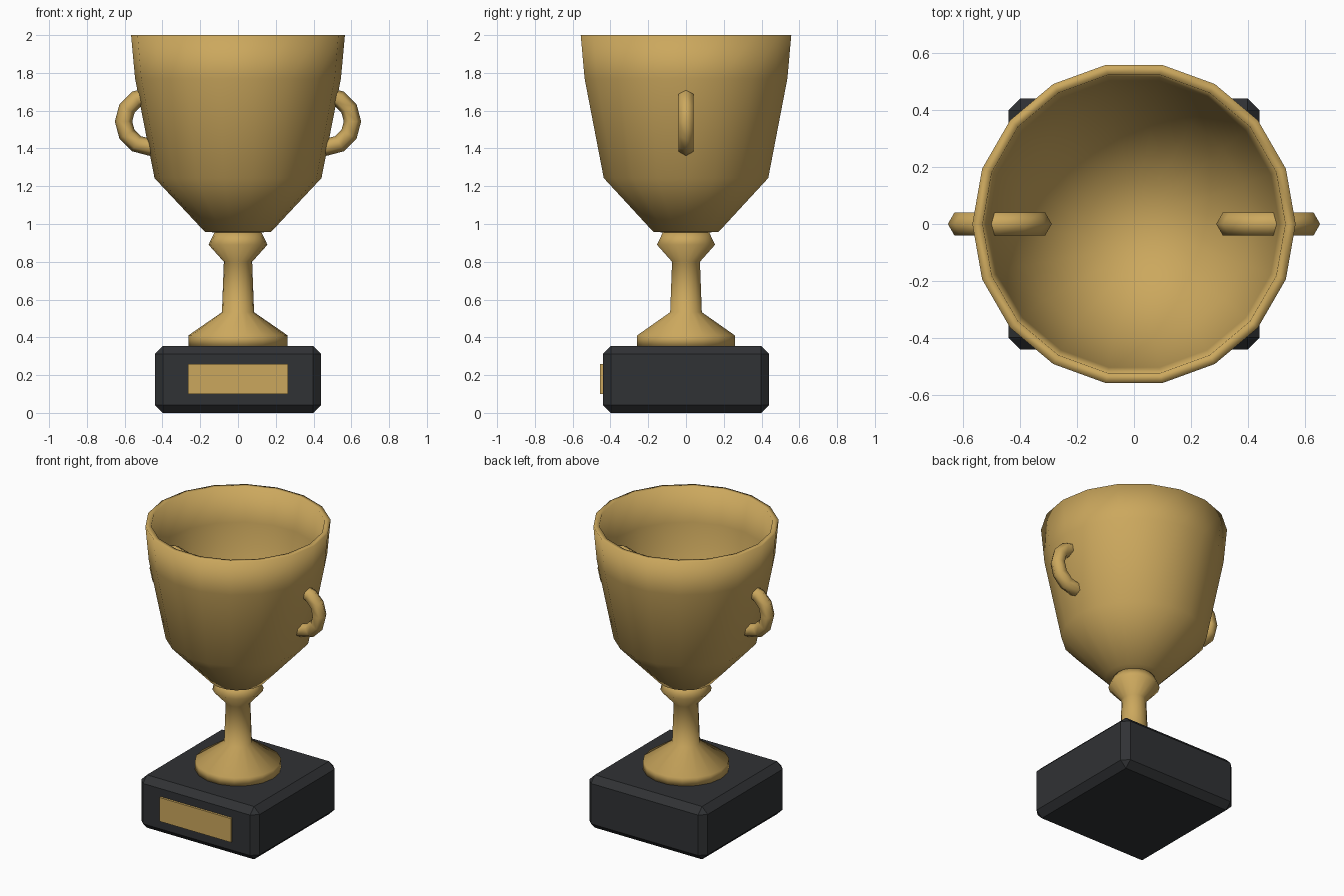
import bpy, bmesh, math

if "Cube" in bpy.data.objects:
    bpy.data.objects.remove(bpy.data.objects["Cube"])

gold = bpy.data.materials.new("gold")
gold.diffuse_color = (0.60, 0.39, 0.11, 1)
gold.use_nodes = True
gold.node_tree.nodes["Principled BSDF"].inputs["Base Color"].default_value = gold.diffuse_color
black = bpy.data.materials.new("black")
black.diffuse_color = (0.03, 0.032, 0.035, 1)
black.use_nodes = True
black.node_tree.nodes["Principled BSDF"].inputs["Base Color"].default_value = black.diffuse_color


def finish(name, bm, mat, smooth):
    bmesh.ops.remove_doubles(bm, verts=bm.verts, dist=1e-5)
    bmesh.ops.recalc_face_normals(bm, faces=bm.faces)
    me = bpy.data.meshes.new(name)
    bm.to_mesh(me)
    bm.free()
    me.materials.append(mat)
    for p in me.polygons:
        p.use_smooth = smooth
    ob = bpy.data.objects.new(name, me)
    bpy.context.collection.objects.link(ob)
    return ob


def lathe(name, profile, sides=18):
    """Spin an (r, z) profile around the z axis."""
    bm = bmesh.new()
    vs = [bm.verts.new((r, 0, z)) for r, z in profile]
    es = [bm.edges.new(pair) for pair in zip(vs, vs[1:])]
    bmesh.ops.spin(bm, geom=vs + es, cent=(0, 0, 0), axis=(0, 0, 1),
                   angle=math.tau, steps=sides, use_merge=True)
    return finish(name, bm, gold, True)


def box(name, size, loc, mat, bevel=0):
    bm = bmesh.new()
    bmesh.ops.create_cube(bm, size=1)
    bmesh.ops.scale(bm, vec=size, verts=bm.verts)
    bmesh.ops.translate(bm, vec=loc, verts=bm.verts)
    if bevel:
        bmesh.ops.bevel(bm, geom=bm.edges[:], offset=bevel, segments=1,
                        affect='EDGES', profile=0.5)
    return finish(name, bm, mat, False)


# Plinth with chamfered edges, and its blank front plate
box("plinth", (0.88, 0.88, 0.355), (0, 0, 0.1775), black, 0.042)
box("plate", (0.53, 0.03, 0.16), (0, -0.44, 0.18), gold)

# Foot, stem and collar in one turned piece
lathe("stem", [(0, 0.35), (0.263, 0.35), (0.263, 0.41), (0.085, 0.533),
               (0.075, 0.80), (0.156, 0.89), (0.125, 0.955), (0, 0.955)])

# Hollow cup: outer wall, rim, inner wall
lathe("cup", [(0, 0.95), (0.175, 0.958), (0.442, 1.243), (0.545, 1.77),
              (0.566, 2.0), (0.530, 2.0), (0.510, 1.77), (0.408, 1.26),
              (0.16, 0.995), (0, 0.99)])

# Ring handles, passing through the cup wall
for side, name in ((-1, "handle_left"), (1, "handle_right")):
    bpy.ops.mesh.primitive_torus_add(
        major_segments=12, minor_segments=6, major_radius=0.136,
        minor_radius=0.046, location=(side * 0.47, 0, 1.543),
        rotation=(math.pi / 2, 0, 0))
    handle = bpy.context.object
    handle.name = name
    handle.data.materials.append(gold)
    bpy.ops.object.shade_smooth()
